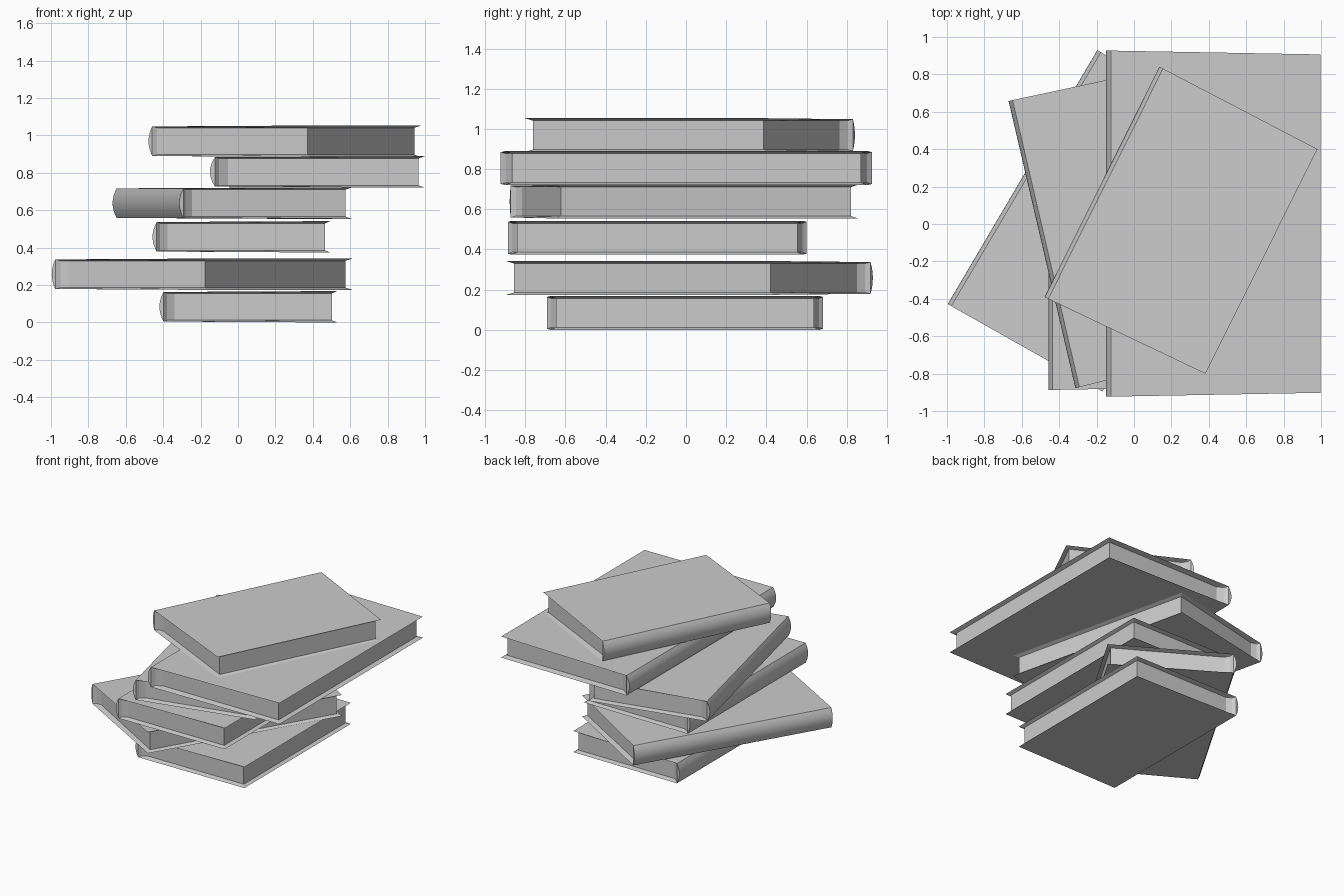
import bpy, bmesh, math

if "Cube" in bpy.data.objects:
    bpy.data.objects.remove(bpy.data.objects["Cube"])


def build_book(name, spine_mid, angle, depth, spine_half, z, thick=0.168):
    """Closed book: spine along local y at x=0, pages towards +x."""
    s = depth / 0.95
    bm = bmesh.new()
    free_half = spine_half - 0.017 * s
    flare = 0.005                      # covers open slightly to the fore edge
    lip = 0.012                        # cover depth at the page block
    xs = 0.022 * s                     # where the cover meets the spine

    def vert(x, y, zz):
        return bm.verts.new((x, y, zz))

    # plan of the page block, spine gutter first, for one end
    plan = [(0.040 * s, spine_half - 0.022 * s),
            (0.080 * s, spine_half - 0.045 * s),
            (depth - 0.027 * s, free_half - 0.030 * s)]
    lo_in, hi_in, spine_c, free_c, arcs = {}, {}, {}, {}, {}
    steps = 8
    for e in (-1, 1):
        spine_c[e] = (vert(xs, e * spine_half, flare), vert(xs, e * spine_half, thick - flare))
        free_c[e] = (vert(depth, e * free_half, 0), vert(depth, e * free_half, thick))
        lo_in[e] = [vert(x, e * y, lip) for x, y in plan]
        hi_in[e] = [vert(x, e * y, thick - lip) for x, y in plan]
        # rounded spine section
        arcs[e] = [spine_c[e][0]]
        for i in range(1, steps):
            t = i / steps
            arcs[e].append(vert(xs * (1 - 4 * t * (1 - t)), e * spine_half,
                                flare + t * (thick - 2 * flare)))
        arcs[e].append(spine_c[e][1])

    for e in (-1, 1):
        # spine end and page-block end walls
        bm.faces.new(arcs[e])
        lo, hi = lo_in[e], hi_in[e]
        bm.faces.new((spine_c[e][0], lo[0], hi[0], spine_c[e][1]))
        for i in range(2):
            bm.faces.new((lo[i], lo[i + 1], hi[i + 1], hi[i]))
        # inner sides of the covers
        for k, ring in ((0, lo), (1, hi)):
            bm.faces.new((spine_c[e][k], ring[0], ring[1]))
            bm.faces.new((spine_c[e][k], free_c[e][k], ring[2], ring[1]))
    # fore edge of pages
    bm.faces.new((lo_in[-1][2], lo_in[1][2], hi_in[1][2], hi_in[-1][2]))
    for k, ring in ((0, lo_in), (1, hi_in)):
        # fore-edge cover overhang and outer cover
        bm.faces.new((free_c[-1][k], free_c[1][k], ring[1][2], ring[-1][2]))
        bm.faces.new((spine_c[-1][k], free_c[-1][k], free_c[1][k], spine_c[1][k]))
    # spine strips
    for i in range(steps):
        bm.faces.new((arcs[-1][i], arcs[1][i], arcs[1][i + 1], arcs[-1][i + 1]))

    bmesh.ops.recalc_face_normals(bm, faces=bm.faces)
    mesh = bpy.data.meshes.new(name)
    bm.to_mesh(mesh)
    bm.free()
    obj = bpy.data.objects.new(name, mesh)
    bpy.context.collection.objects.link(obj)
    obj.location = (spine_mid[0], spine_mid[1], z)
    obj.rotation_euler.z = math.radians(angle)
    bpy.ops.object.select_all(action='DESELECT')
    obj.select_set(True)
    bpy.context.view_layer.objects.active = obj
    bpy.ops.object.shade_smooth_by_angle(angle=math.radians(20))
    return obj


# stack from bottom to top: spine midpoint, turn, depth, half spine length, height
books = [
    ("book_bottom", (-0.42, -0.005), 0, 0.95, 0.688, 0.0),
    ("book_second", (-0.596, 0.251), -30.5, 0.95, 0.788, 0.174),
    ("book_third", (-0.457, -0.143), 0, 0.95, 0.744, 0.374),
    ("book_fourth", (-0.492, -0.11), 13.1, 0.95, 0.788, 0.554),
    ("book_large", (-0.15, 0.002), 0, 1.148, 0.925, 0.721),
    ("book_top", (-0.1715, 0.225), -26.5, 0.953, 0.688, 0.885),
]
for b in books:
    build_book(*b)
